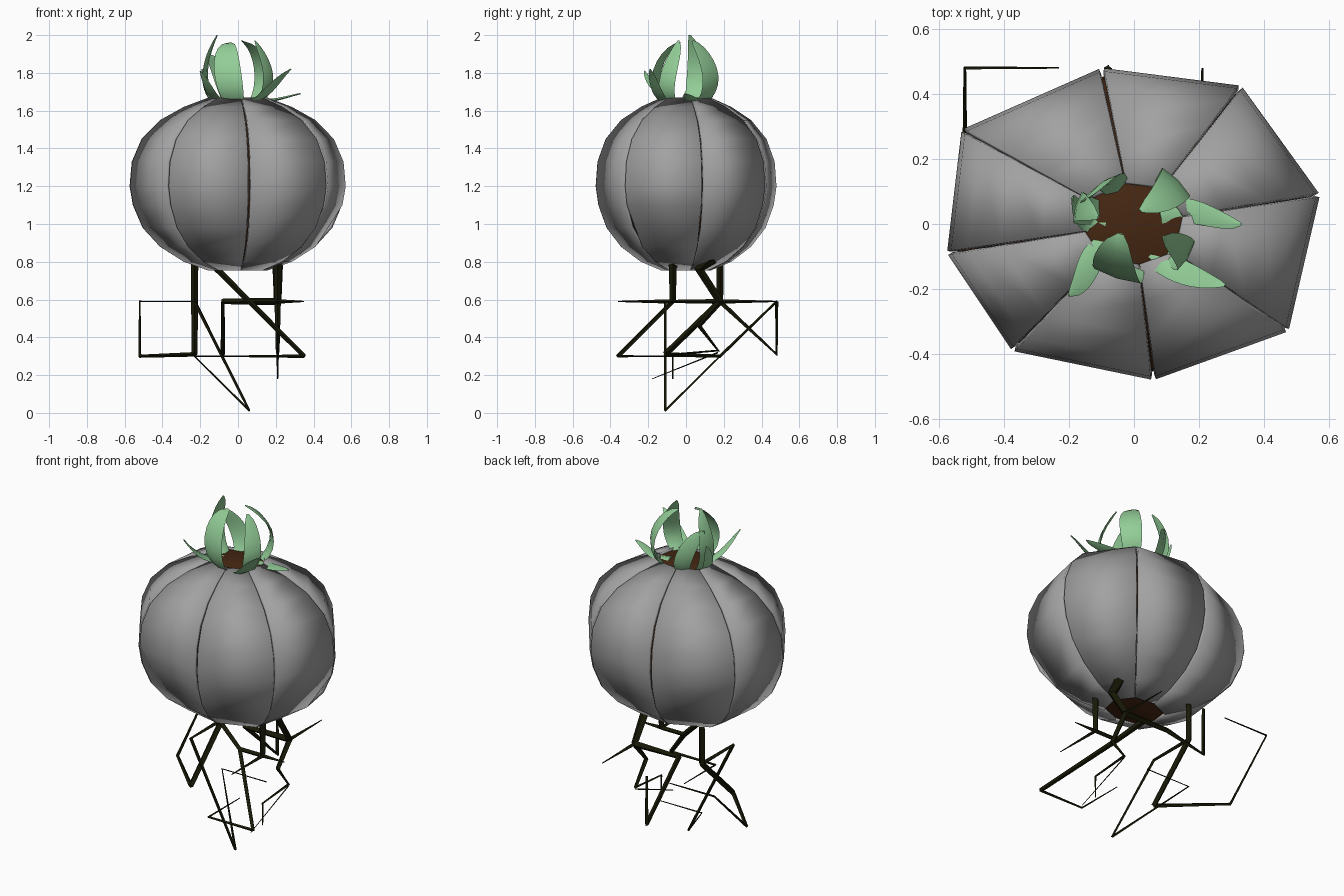
import bpy, bmesh, math
from mathutils import Vector

cube = bpy.data.objects.get("Cube")
if cube:
    bpy.data.objects.remove(cube)


def material(name, r, g, b):
    m = bpy.data.materials.new(name)
    m.use_nodes = True
    m.diffuse_color = (r, g, b, 1)
    m.node_tree.nodes["Principled BSDF"].inputs["Base Color"].default_value = (r, g, b, 1)
    return m


GREY = material("shell grey", 0.36, 0.36, 0.36)
GREEN = material("leaf green", 0.29, 0.61, 0.31)
BROWN = material("core brown", 0.06, 0.02, 0.006)
DARK = material("root dark olive", 0.009, 0.009, 0.002)


def finish(name, bm, mat, angle=30):
    bmesh.ops.recalc_face_normals(bm, faces=bm.faces)
    mesh = bpy.data.meshes.new(name)
    bm.to_mesh(mesh)
    bm.free()
    mesh.materials.append(mat)
    ob = bpy.data.objects.new(name, mesh)
    bpy.context.collection.objects.link(ob)
    bpy.ops.object.select_all(action='DESELECT')
    ob.select_set(True)
    bpy.context.view_layer.objects.active = ob
    bpy.ops.object.shade_smooth_by_angle(angle=math.radians(angle))
    return ob


def loft(bm, rings, closed=True):
    rows = [[bm.verts.new(p) for p in ring] for ring in rings]
    n = len(rows[0])
    for a, b in zip(rows, rows[1:]):
        for i in range(n if closed else n - 1):
            j = (i + 1) % n
            bm.faces.new((a[i], a[j], b[j], b[i]))
    return rows


# Eight-cornered body outline and its vertical profile (scale, height)
CORNERS = [Vector(c) for c in [(-.53, .29), (-.575, -.09), (-.375, -.39), (.06, -.48),
                               (.475, -.33), (.572, .09), (.33, .425), (-.10, .48)]]
PROFILE = [(.28, .755), (.5, .80), (.72, .88), (.88, .98), (.97, 1.1), (1, 1.2),
           (.98, 1.33), (.89, 1.45), (.72, 1.55), (.5, 1.62), (.27, 1.67)]

# Shell panels with open seams; the fifth has a crease low down
for i, a in enumerate(CORNERS):
    b = CORNERS[(i + 1) % 8]
    ends = a.lerp(b, .018), a.lerp(b, .982)
    profile = [p for p in PROFILE if not (i == 4 and p[1] == .98)]
    bm = bmesh.new()
    loft(bm, [[(e.x * s, e.y * s, z) for e in ends] for s, z in profile], closed=False)
    # Keep the outside facing away from the axis
    panel = finish(f"shell_panel_{i + 1}", bm, GREY)
    if panel.data.polygons[4].normal.dot(Vector((a.x + b.x, a.y + b.y, 0))) < 0:
        panel.data.flip_normals()
    wall = panel.modifiers.new("wall", 'SOLIDIFY')
    wall.thickness = .016
    wall.offset = -1

# Dark core seen through the seams and openings
bm = bmesh.new()
rows = loft(bm, [[(c.x * s * .945, c.y * s * .945, 1.21 + (z - 1.21) * .975) for c in CORNERS]
                 for s, z in PROFILE])
bm.faces.new(rows[0])
bm.faces.new(rows[-1])
finish("core", bm, BROWN)


# Leaves: curved tapering blades with a lens section
def leaf(name, width, *points):
    p = [Vector(q) for q in points]
    side = Vector((-p[1].y, p[1].x, 0)).normalized()
    steps = 9
    bm = bmesh.new()
    rings = []
    for k in range(steps + 1):
        t = k / steps
        u = 1 - t
        # Cubic through the four given points
        w = (u * (1 - 3 * t) * (2 - 3 * t) / 2, 4.5 * t * u * (2 - 3 * t),
             4.5 * t * u * (3 * t - 1), t * (3 * t - 1) * (3 * t - 2) / 2)
        centre = sum((q * f for q, f in zip(p, w)), Vector())
        tangent = (p[min(3, int(t * 3) + 1)] - p[min(2, int(t * 3))]).normalized()
        out = side.cross(tangent).normalized()
        half = width / 2 * (.12 + .88 * math.sin(math.pi * (.2 + .8 * t)) ** .7 if t < 1 else .12)
        thick = .011 * (1 - .7 * t)
        rings.append([centre - side * half, centre - out * thick,
                      centre + side * half, centre + out * thick])
    rows = loft(bm, rings)
    bm.faces.new(rows[0])
    bm.faces.new(rows[-1])
    finish(name, bm, GREEN, 50)


leaf("leaf_back_tall", .12, (.09, .09, 1.65), (.13, .13, 1.78), (.1, .09, 1.9), (.02, .04, 1.97))
leaf("leaf_front_tall", .15, (-.02, -.11, 1.64), (-.05, -.16, 1.77), (-.06, -.11, 1.9), (-.04, -.03, 1.96))
leaf("leaf_left_tall", .1, (.1, -.08, 1.64), (.16, -.1, 1.75), (.14, -.07, 1.87), (.09, -.04, 1.97))
leaf("leaf_right_tall", .1, (-.1, .03, 1.64), (-.17, .05, 1.75), (-.16, .05, 1.88), (-.11, .02, 2.0))
leaf("leaf_back_right", .1, (-.05, .1, 1.64), (-.08, .13, 1.75), (-.12, .1, 1.85), (-.16, .07, 1.9))
leaf("leaf_left_low", .08, (.08, .03, 1.66), (.17, .04, 1.655), (.25, .02, 1.67), (.33, 0, 1.69))
leaf("leaf_front_left_low", .08, (.05, -.1, 1.65), (.13, -.14, 1.68), (.2, -.17, 1.75), (.28, -.19, 1.82))
leaf("leaf_front_right_low", .08, (-.08, -.06, 1.65), (-.13, -.11, 1.68), (-.16, -.17, 1.73), (-.2, -.22, 1.81))
leaf("leaf_right_low", .08, (-.09, 0, 1.65), (-.15, .02, 1.67), (-.18, .05, 1.74), (-.19, .08, 1.82))


# Roots: angular four-sided tubes tapering from r0 to r1
def root(name, r0, r1, *points):
    curve = bpy.data.curves.new(name, 'CURVE')
    curve.dimensions = '3D'
    curve.bevel_depth = 1
    curve.bevel_resolution = 0
    curve.use_fill_caps = True
    line = curve.splines.new('POLY')
    line.points.add(len(points) - 1)
    for k, q in enumerate(points):
        line.points[k].co = (*q, 1)
        line.points[k].radius = r0 + (r1 - r0) * k / (len(points) - 1)
    temp = bpy.data.objects.new(name, curve)
    bpy.context.collection.objects.link(temp)
    bpy.context.view_layer.update()
    bm = bmesh.new()
    bm.from_mesh(temp.evaluated_get(bpy.context.evaluated_depsgraph_get()).to_mesh())
    bpy.data.objects.remove(temp)
    finish(name, bm, DARK)


# Right root and its branches
knee, foot, tip = (-.23, .18, .59), (-.23, -.11, .31), (.06, -.11, .012)
root("right_root", .02, .016, (-.23, .18, .8), knee, foot)
root("right_root_outer", .012, .003, foot, (-.52, .18, .3), (-.52, .48, .59), (-.23, .48, .59))
root("right_root_inner", .013, .007, knee, (-.23, -.11, .59), tip)
root("right_root_end", .007, .003, tip, (-.23, .18, .3), (.06, .18, .3))

# Back root and its branches
hip = (.21, .18, .59)
root("back_root", .034, .02, (.21, .14, .82), (.21, .07, .76), hip)
root("back_root_outer", .02, .009, hip, (-.08, .18, .59), (-.08, .48, .31), (-.08, .48, .59))
root("back_root_lower", .017, .003, hip, (.21, .07, .46), (.21, .17, .33), (.21, -.07, .31), (.21, -.07, .18))
root("back_root_spike", .012, .003, hip, (.21, .48, .59))
root("back_root_thread", .004, .002, (.21, .17, .32), (.21, -.18, .18))

# Front root and its branches
joint, knot = (.06, -.07, .59), (.21, -.07, .59)
root("front_root", .017, .012, (-.15, -.07, .8), joint, (.35, -.36, .3))
root("front_root_end", .009, .003, (.35, -.36, .3), (.06, -.36, .3), (.06, -.07, .3))
root("front_root_post", .022, .016, (.21, -.07, .8), knot)
root("front_root_link", .013, .013, joint, knot)
root("front_root_side_spike", .012, .003, knot, (.35, -.07, .59))
root("front_root_fore_spike", .012, .003, knot, (.21, -.36, .59))
